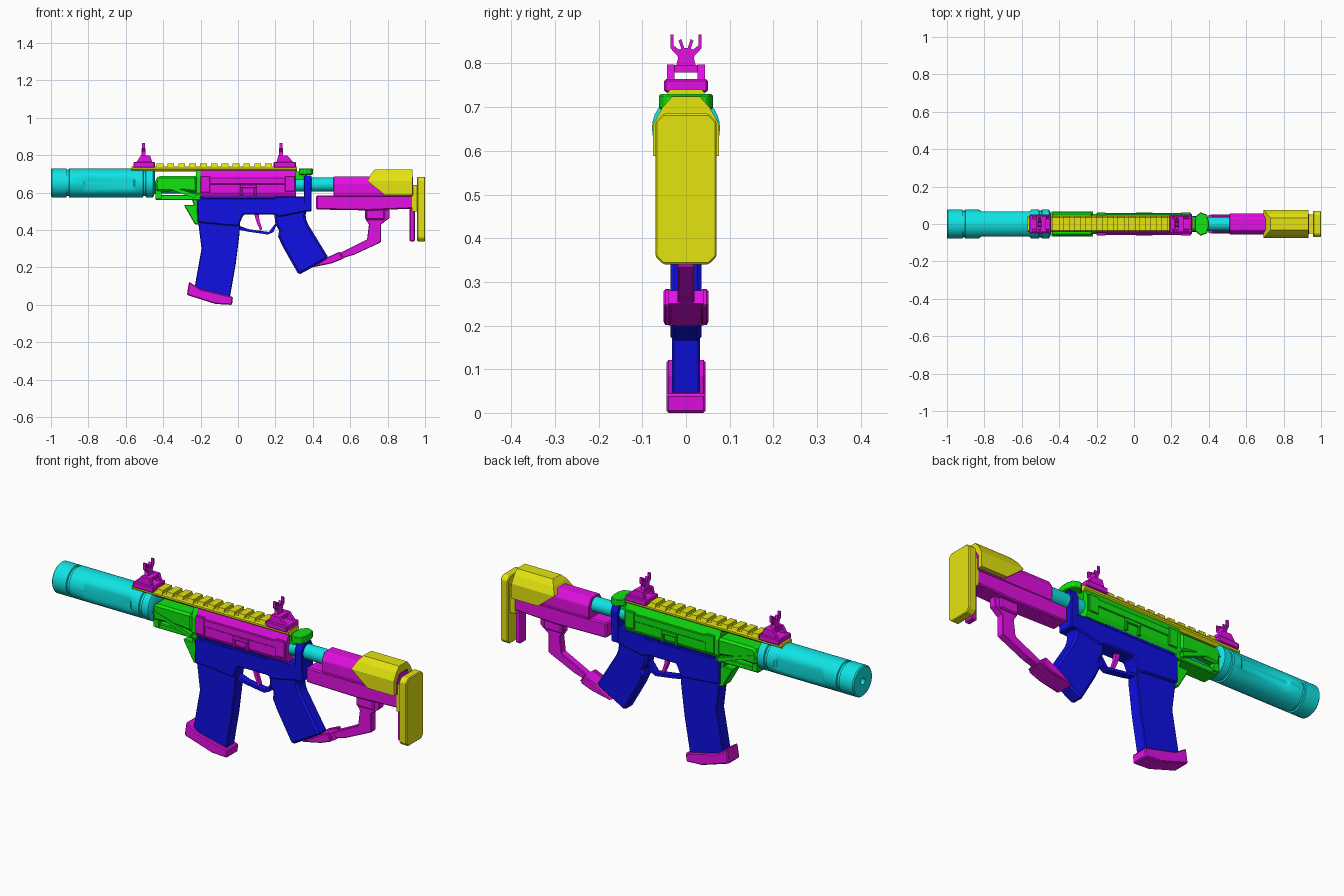
import bpy, bmesh, math
from mathutils import Vector

cube = bpy.data.objects.get("Cube")
if cube:
    bpy.data.objects.remove(cube, do_unlink=True)


def material(name, rgb):
    m = bpy.data.materials.new(name)
    m.use_nodes = True
    m.diffuse_color = (*rgb, 1)
    m.node_tree.nodes["Principled BSDF"].inputs["Base Color"].default_value = (*rgb, 1)
    return m


HI, LO = 0.78, 0.005
CYAN = material("cyan", (LO, HI, HI))
PINK = material("magenta", (HI, LO, HI))
YELLOW = material("yellow", (HI, HI, LO))
GREEN = material("green", (LO, HI, LO))
BLUE = material("blue", (LO, LO, HI))


def finish(bm, name, mat, bevel=0, smooth=False):
    bmesh.ops.recalc_face_normals(bm, faces=bm.faces)
    me = bpy.data.meshes.new(name)
    bm.to_mesh(me)
    bm.free()
    me.materials.append(mat)
    ob = bpy.data.objects.new(name, me)
    bpy.context.collection.objects.link(ob)
    if bevel:
        mod = ob.modifiers.new("chamfer", 'BEVEL')
        mod.width = bevel
        mod.segments = 1
        mod.limit_method = 'ANGLE'
    if smooth:
        bpy.ops.object.select_all(action='DESELECT')
        ob.select_set(True)
        bpy.context.view_layer.objects.active = ob
        bpy.ops.object.shade_smooth_by_angle(angle=math.radians(30))
    return ob


def prism(name, pts, lo, hi, mat, axis='y', bevel=0):
    """Extrude a 2D outline along one axis."""
    place = {'x': lambda a, b, d: (d, a, b),
             'y': lambda a, b, d: (a, d, b),
             'z': lambda a, b, d: (a, b, d)}[axis]
    bm = bmesh.new()
    ends = [[bm.verts.new(place(a, b, d)) for a, b in pts] for d in (lo, hi)]
    for ring in ends:
        bm.faces.new(ring)
    for i in range(len(pts)):
        j = (i + 1) % len(pts)
        bm.faces.new((ends[0][i], ends[0][j], ends[1][j], ends[1][i]))
    return finish(bm, name, mat, bevel)


def slab(name, pts, half, mat, bevel=0):
    return prism(name, pts, -half, half, mat, 'y', bevel)


def box(name, x0, x1, y0, y1, z0, z1, mat, bevel=0):
    return prism(name, [(x0, z0), (x1, z0), (x1, z1), (x0, z1)], y0, y1, mat, 'y', bevel)


def mirrored(half):
    """Close a right-hand (y, z) outline with its mirror image."""
    return half + [(-a, b) for a, b in reversed(half)]


def lathe(name, profile, z, mat, flat=None, n=32):
    """Turn an (x, radius) profile about the bore line, with optional side flats."""
    bm = bmesh.new()
    rings = []
    for x, r in profile:
        lim = flat[2] if flat and flat[0] <= x <= flat[1] else r
        ring = []
        for k in range(n):
            a = math.tau * k / n
            y = max(-lim, min(lim, r * math.cos(a)))
            ring.append(bm.verts.new((x, y, z + r * math.sin(a))))
        rings.append(ring)
    for p, q in zip(rings, rings[1:]):
        for k in range(n):
            j = (k + 1) % n
            bm.faces.new((p[k], p[j], q[j], q[k]))
    bm.faces.new(rings[0])
    bm.faces.new(rings[-1])
    return finish(bm, name, mat, smooth=True)


# Muzzle tube with grooves, side flats and a recessed bore
R, BORE = 0.078, 0.652
tube = [(-0.9, 0.016), (-1, 0.016), (-1, R - .006), (-0.994, R)]
for g in (-0.91, -0.5):
    tube += [(g - .008, R), (g - .006, R - .007), (g + .006, R - .007), (g + .008, R)]
    if g < -0.6:
        tube += [(-0.83, R), (-0.815, R), (-0.56, R), (-0.55, R)]
tube += [(-0.455, R), (-0.445, 0.06)]
lathe("muzzle_tube", tube, BORE, CYAN, flat=(-0.82, -0.555, 0.066))
lathe("barrel", [(-0.46, 0.035), (-0.15, 0.035)], 0.63, CYAN)
lathe("buffer_tube", [(0.3, 0.037), (0.55, 0.037)], 0.643, CYAN)

# Upper receiver: magenta cover on the right, green on the left
half = [(0, .58), (.043, .58), (.054, .6), (.054, .675), (.036, .718), (0, .718)]
prism("receiver_left", half, -0.2, 0.31, GREEN, 'x')
prism("receiver_right", [(-a, b) for a, b in half], -0.2, 0.31, PINK, 'x')
prism("receiver_front_block", mirrored(half), -0.225, -0.2, GREEN, 'x')
for s, side, mat in ((-1, "right", PINK), (1, "left", GREEN)):
    def plate(name, x0, x1, z0, z1, out, m=mat):
        a, b = sorted((s * .045, s * out))
        box(f"{name}_{side}", x0, x1, a, b, z0, z1, m, .003)
    plate("upper_panel", -0.17, 0.28, .645, .682, .059)
    plate("front_boss", -0.2, -0.15, .6, .69, .061)
    plate("rear_boss", 0.25, 0.305, .605, .69, .061)
    plate("port_frame", 0.01, 0.1, .625, .645, .062)
    for x in (0.01, 0.085):
        plate("port_post", x, x + .015, .585, .627, .062)
    plate("lower_ledge", -0.19, 0.2, .566, .58, .048, BLUE)

# Handguard, with lower strip, diagonal braces and hand stop
slab("handguard", [(-.44, .605), (-.30, .61), (-.22, .6), (-.22, .69), (-.425, .69), (-.44, .675)],
     .063, GREEN, .012)
slab("handguard_strip", [(-.44, .56), (-.2, .56), (-.2, .588), (-.44, .588)], .045, GREEN, .004)
for s in (-1, 1):
    y0, y1 = sorted((s * .045, s * .066))
    prism("handguard_brace", [(-.44, .645), (-.425, .655), (-.22, .59), (-.23, .57)], y0, y1, GREEN)
    box("handguard_front_post", -.44, -.41, min(s * .03, s * .055), max(s * .03, s * .055),
        .57, .64, GREEN)
slab("hand_stop", [(-.29, .535), (-.235, .535), (-.25, .57), (-.2, .57), (-.2, .43), (-.23, .43)],
     .032, GREEN, .004)

# Charging handle
prism("charging_handle", [(.325, -.035), (.355, -.063), (.39, -.05), (.4, -.015), (.4, .015),
                          (.39, .05), (.355, .063), (.325, .035)], .695, .73, GREEN, 'z', .004)
box("charging_stem", .29, .37, -.025, .025, .67, .712, GREEN)

# Top rail with cross ridges
prism("top_rail", mirrored([(0, .712), (.03, .712), (.042, .724), (.042, .733), (.036, .741), (0, .741)]),
      -0.57, 0.315, YELLOW, 'x')
for i in range(11):
    x = -0.435 + i * .058
    prism("rail_ridge", mirrored([(.042, .735), (.036, .755)]), x, x + .036, YELLOW, 'x')


# Flip-up sights
def sight(x0, x1, post, name):
    box(name + "_clamp", x0, x1, -.05, .05, .734, .764, PINK, .004)
    for s in (-1, 1):
        y0, y1 = sorted((s * .026, s * .043))
        prism(name + "_ear", [(x0 + .015, .76), (x1 - .012, .76), (post + .035, .798), (post - .015, .798)],
              y0, y1, PINK)
        for pts in ([(.012, .81), (.036, .835), (.036, .866), (.029, .866), (.029, .842), (.008, .825)],
                    [(.002, .83), (.008, .826), (.017, .852), (.011, .856)]):
            prism(name + "_horn", [(s * a, b) for a, b in pts], post - .007, post + .007, PINK, 'x')
    box(name + "_bridge", post - .015, post + .035, -.03, .03, .779, .797, PINK)
    prism(name + "_leaf", mirrored([(.024, .79), (.018, .812), (.022, .83), (.006, .836)]),
          post - .01, post + .01, PINK, 'x')


sight(-.56, -.445, -.505, "front_sight")
sight(.19, .31, .23, "rear_sight")

# Lower receiver, magazine and grip
slab("lower_receiver", [(-.22, .58), (.37, .58), (.37, .5), (.22, .47), (.19, .482), (.03, .482),
                        (.01, .44), (.0, .42), (-.217, .44)], .042, BLUE, .006)
slab("magazine", [(-.215, .46), (.012, .46), (.008, .38), (-.012, .22), (-.045, .03),
                  (-.238, .06), (-.195, .3)], .032, BLUE, .004)
slab("magazine_base", [(-.262, .124), (-.2, .084), (-.027, .043), (-.032, 0), (-.12, .005),
                       (-.273, .053)], .045, PINK, .005)
slab("grip", [(.19, .52), (.2, .43), (.225, .39), (.21, .374), (.24, .31), (.325, .16), (.485, .25),
              (.375, .43), (.36, .47), (.365, .5), (.39, .53), (.36, .57)], .036, BLUE, .012)
prism("rear_tower", mirrored([(.042, .5), (.046, .6), (.046, .66), (.03, .692)]),
      .352, .394, BLUE, 'x', .004)
slab("trigger_guard", [(-.01, .405), (.05, .392), (.16, .376), (.19, .39), (.21, .44), (.195, .43),
                       (.165, .39), (.06, .404), (.0, .425)], .018, BLUE)
slab("trigger", [(.085, .49), (.11, .49), (.115, .45), (.13, .405), (.12, .395), (.1, .44)], .01, PINK)

# Stock body
prism("stock_upper", mirrored([(.05, .58), (.055, .6), (.055, .65), (.032, .686)]),
      .51, .936, PINK, 'x', .003)
slab("stock_lower", [(.418, .51), (.7, .505), (.945, .515), (.945, .6), (.535, .6), (.51, .586),
                     (.418, .586)], .047, PINK, .006)
box("stock_rear_strut", .918, .946, -.025, .025, .34, .53, PINK, .004)

# Lower brace from the stock to the grip
slab("stock_brace", [(.68, .51), (.81, .51), (.81, .465), (.765, .43), (.765, .335), (.62, .268),
                     (.42, .21), (.49, .25), (.69, .35), (.7, .43), (.68, .46)], .019, PINK, .003)
box("brace_collar", .685, .785, -.03, .03, .455, .51, PINK, .006)
for s in (-1, 1):
    y0, y1 = sorted((s * .034, s * .051))
    prism("grip_clasp", [(.395, .2), (.5, .222), (.56, .245), (.545, .285), (.485, .258)], y0, y1, PINK, 'y', .004)
slab("grip_clasp_base", [(.395, .2), (.57, .25), (.55, .28), (.484, .252)], .04, PINK)

# Cheek rest: arched shell whose front edge slants with height
outline = [(.075, .588), (.075, .662), (.055, .698), (.032, .724)]
front_x = [.785, .692, .71, .73]
bm = bmesh.new()
rows = []
for (y, z), fx in zip(outline, front_x):
    rows.append([bm.verts.new(c) for c in ((fx, -y, z), (fx, y, z), (.933, y, z), (.933, -y, z))])
for a, b in zip(rows, rows[1:]):
    for k in range(4):
        j = (k + 1) % 4
        bm.faces.new((a[k], a[j], b[j], b[k]))
bm.faces.new(rows[0])
bm.faces.new(rows[-1])
finish(bm, "cheek_rest", YELLOW)

# Butt pad
pad = mirrored([(.052, .34), (.07, .358), (.07, .667), (.052, .685)])
prism("butt_pad", pad, .958, 1.0, YELLOW, 'x', .004)
box("butt_neck", .93, .96, -.05, .05, .5, .64, YELLOW)
